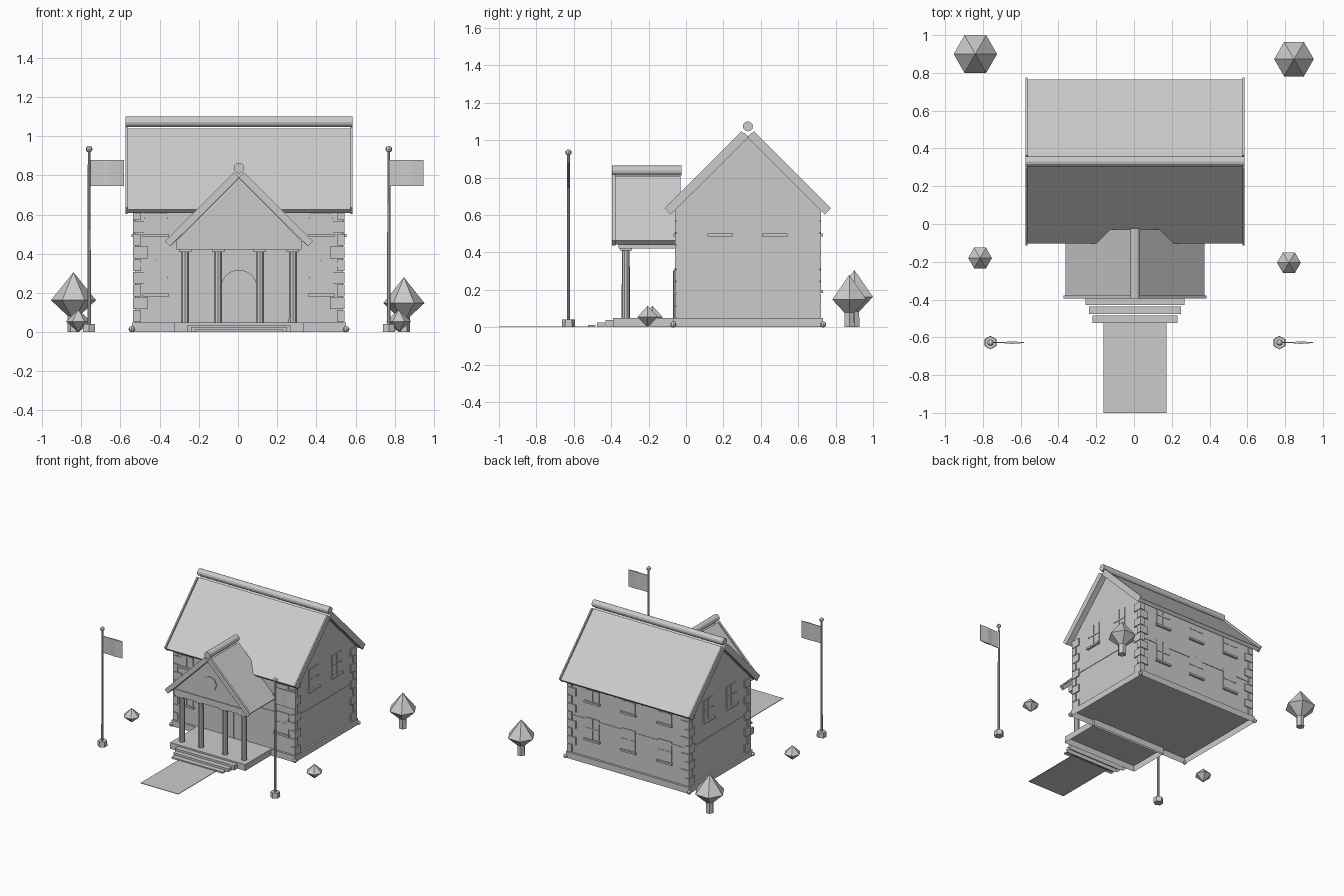
import bpy, bmesh, math
from mathutils import Matrix, Vector

if "Cube" in bpy.data.objects:
    bpy.data.objects.remove(bpy.data.objects["Cube"])

grey = bpy.data.materials.new("plain_grey")
grey.diffuse_color = (0.6, 0.6, 0.6, 1)
grey.use_nodes = True
grey.node_tree.nodes["Principled BSDF"].inputs["Base Color"].default_value = grey.diffuse_color
CX = 0.005  # the house sits slightly right of the plot centre


def finish(name, bm):
    bmesh.ops.recalc_face_normals(bm, faces=bm.faces)
    me = bpy.data.meshes.new(name)
    bm.to_mesh(me)
    bm.free()
    me.materials.append(grey)
    ob = bpy.data.objects.new(name, me)
    bpy.context.collection.objects.link(ob)
    return ob


def box(name, x0, x1, y0, y1, z0, z1, open_bottom=False):
    bm = bmesh.new()
    m = Matrix.Translation(((x0 + x1) / 2 + CX, (y0 + y1) / 2, (z0 + z1) / 2))
    m = m @ Matrix.Diagonal((x1 - x0, y1 - y0, z1 - z0, 1))
    bmesh.ops.create_cube(bm, size=1, matrix=m)
    if open_bottom:
        bm.normal_update()
        low = [f for f in bm.faces if f.normal.z < -0.5]
        bmesh.ops.delete(bm, geom=low, context='FACES_ONLY')
    return finish(name, bm)


def prism(name, pts, axis, a, b):
    """Extrude a profile along x (points are y,z) or along y (points are x,z)."""
    bm = bmesh.new()

    def place(p, t):
        return (t + CX, p[0], p[1]) if axis == 'x' else (p[0] + CX, t, p[1])
    lo = [bm.verts.new(place(p, a)) for p in pts]
    hi = [bm.verts.new(place(p, b)) for p in pts]
    bm.faces.new(lo)
    bm.faces.new(hi)
    n = len(pts)
    for i in range(n):
        j = (i + 1) % n
        bm.faces.new((lo[i], lo[j], hi[j], hi[i]))
    return finish(name, bm)


def cone(name, x, y, z0, z1, r0, r1, sides, turn=0.0):
    bm = bmesh.new()
    m = Matrix.Translation((x, y, (z0 + z1) / 2)) @ Matrix.Rotation(turn, 4, 'Z')
    bmesh.ops.create_cone(bm, cap_ends=True, segments=sides, radius1=r0,
                          radius2=r1, depth=z1 - z0, matrix=m)
    return finish(name, bm)


def ball(name, x, y, z, r):
    bm = bmesh.new()
    bmesh.ops.create_uvsphere(bm, u_segments=8, v_segments=6, radius=r,
                              matrix=Matrix.Translation((x, y, z)))
    return finish(name, bm)


def rod(name, p, q, r, sides=12):
    p, q = Vector(p), Vector(q)
    bm = bmesh.new()
    m = Matrix.Translation((p + q) / 2 + Vector((CX, 0, 0)))
    m = m @ (q - p).to_track_quat('Z', 'Y').to_matrix().to_4x4()
    bmesh.ops.create_cone(bm, cap_ends=True, segments=sides, radius1=r,
                          radius2=r, depth=(q - p).length, matrix=m)
    return finish(name, bm)


def chevron(c, half, top, thick):
    """45 degree roof of two square-cut slabs meeting at their inner corners."""
    t = thick * math.sqrt(0.5)
    return [(c - half, top - half), (c - t, top - t), (c, top - 2 * t), (c + t, top - t),
            (c + half, top - half), (c + half - t, top - half - t),
            (c, top - 2 * t - 0.002), (c - half + t, top - half - t)]


X0, X1, Y0, Y1, YC = -0.532, 0.532, -0.05, 0.715, 0.331

# Main building: plinth, walls with gables, string course
box("plinth", -0.546, 0.546, -0.066, 0.732, 0, 0.05, True)
prism("house_walls", [(Y0, 0.05), (Y1, 0.05), (Y1, 0.64), (YC, 1.02), (Y0, 0.64)], 'x', X0, X1)
box("string_course", X0 - 0.004, X1 + 0.004, Y0 - 0.004, Y1 + 0.004, 0.335, 0.352)
for x in (-0.548, 0.548):
    for y in (-0.068, 0.734):
        ball("corner_knob", x + CX, y, 0.015, 0.016)

# Corner stones, alternating long and short sides
h = 0.585 / 9
for sx in (-1, 1):
    for y, sy in ((Y0, 1), (Y1, -1)):
        for i in range(9):
            lx, ly = (0.075, 0.04) if i % 2 else (0.04, 0.075)
            xs = sorted((sx * 0.54, sx * (0.54 - lx)))
            ys = sorted((y - sy * 0.008, y + sy * (ly - 0.008)))
            box("corner_stone", *xs, *ys, 0.052 + i * h, 0.047 + (i + 1) * h)


def window(side, u, z):
    """Pane, cross bars and sill on a wall; u runs along the wall."""
    def part(name, u0, u1, z0, z1, d):
        if side in ('front', 'back'):
            w, s = (Y0, -1) if side == 'front' else (Y1, 1)
            box(name, u0, u1, *sorted((w - s * 0.01, w + s * d)), z0, z1)
        else:
            w, s = (X0, -1) if side == 'left' else (X1, 1)
            box(name, *sorted((w - s * 0.01, w + s * d)), u0, u1, z0, z1)
    part("window_pane", u - 0.06, u + 0.06, z, z + 0.17, 0.005)
    part("window_bar", u - 0.005, u + 0.005, z, z + 0.17, 0.008)
    part("window_bar", u - 0.06, u + 0.06, z + 0.08, z + 0.09, 0.008)
    part("window_sill", u - 0.068, u + 0.068, z - 0.012, z + 0.003, 0.018)


for side in ('left', 'right'):
    for u in (0.184, 0.475):
        window(side, u, 0.497)
for u in (-0.425, 0.42):
    window('front', u, 0.195)
    window('front', u, 0.497)
for u in (-0.32, 0, 0.32):
    window('back', u, 0.195)
    window('back', u, 0.497)

# Main roof, gable boards and ridge roll
prism("main_roof", chevron(YC, 0.433, 1.06, 0.028), 'x', -0.572, 0.572)
for a in (-0.58, 0.569):
    prism("gable_board", chevron(YC, 0.445, 1.081, 0.047), 'x', a, a + 0.011)
rod("main_ridge", (-0.58, YC, 1.074), (0.58, YC, 1.074), 0.027)

# Porch floor, steps and path
box("porch_floor", -0.332, 0.332, -0.39, -0.05, 0, 0.05, True)
for i in range(3):
    w = 0.262 - i * 0.018
    box("step", -w, w, -0.43 - i * 0.047, -0.39 - i * 0.047, 0, 0.0375 - i * 0.0125, True)
box("path", -0.167, 0.167, -1, -0.5, 0, 0.004)

# Columns and beams
for x in (-0.275, -0.107, 0.107, 0.275):
    cone("column", x + CX, -0.322, 0.05, 0.42, 0.022, 0.021, 10)
    box("column_cap", x - 0.032, x + 0.032, -0.354, -0.29, 0.41, 0.424)
box("front_beam", -0.318, 0.318, -0.362, -0.288, 0.422, 0.472)
for s in (-1, 1):
    box("side_beam", *sorted((s * 0.318, s * 0.25)), -0.3, Y0, 0.422, 0.472)

# Porch gable, round vent, roof and ridge roll
prism("porch_gable", [(-0.316, 0.47), (0.316, 0.47), (0, 0.786)], 'y', -0.355, -0.035)
rod("round_vent", (0, -0.35, 0.597), (0, -0.362, 0.597), 0.057, 8)
prism("porch_roof", chevron(0, 0.367, 0.83, 0.03), 'y', -0.385, -0.03)
prism("porch_gable_board", chevron(0, 0.378, 0.842, 0.037), 'y', -0.395, -0.378)
rod("porch_ridge", (0, -0.395, 0.837), (0, -0.025, 0.837), 0.027)


# Arched door with frame
def arch(w, spring, rise):
    pts = [(-w, 0.05), (w, 0.05)]
    for i in range(9):
        a = math.pi * i / 8
        pts.append((w * math.cos(a), spring + rise * math.sin(a)))
    return pts


prism("door_frame", arch(0.09, 0.235, 0.083), 'y', -0.062, -0.045)
prism("door", arch(0.075, 0.235, 0.068), 'y', -0.066, -0.045)
box("door_seam", -0.004, 0.004, -0.069, -0.05, 0.05, 0.3)

# Flagpoles; the cloth is widest in its middle
for x in (-0.76, 0.77):
    y = -0.628
    cone("flag_base", x, y, 0, 0.042, 0.036, 0.034, 6)
    cone("flagpole", x, y, 0.04, 0.93, 0.009, 0.007, 8)
    ball("flagpole_ball", x, y, 0.934, 0.017)
    cloth = [(0.006, -0.003), (0.07, -0.003), (0.11, -0.007), (0.178, -0.002),
             (0.178, 0.002), (0.11, 0.007), (0.07, 0.003), (0.006, 0.003)]
    bm = bmesh.new()
    face = bm.faces.new([bm.verts.new((x + u, y + v, 0.745)) for u, v in cloth])
    out = bmesh.ops.extrude_face_region(bm, geom=[face])
    top = [g for g in out["geom"] if isinstance(g, bmesh.types.BMVert)]
    bmesh.ops.translate(bm, vec=(0, 0, 0.134), verts=top)
    finish("flag", bm)

# Trees and bushes: six sided double cones
for x, y, r, mid, top, low in ((-0.84, 0.9, 0.115, 0.163, 0.306, 0.055),
                               (0.847, 0.873, 0.105, 0.148, 0.28, 0.05)):
    cone("tree_trunk", x, y, 0, mid, 0.031, 0.029, 6, math.pi / 6)
    cone("tree_crown_top", x, y, mid, top, r, 0, 6, math.pi / 6)
    cone("tree_crown_bottom", x, y, low, mid, 0, r, 6, math.pi / 6)
for x, y in ((-0.815, -0.18), (0.82, -0.205)):
    cone("bush_top", x, y, 0.055, 0.115, 0.063, 0, 6, math.pi / 6)
    cone("bush_bottom", x, y, 0.006, 0.055, 0.008, 0.063, 6, math.pi / 6)
